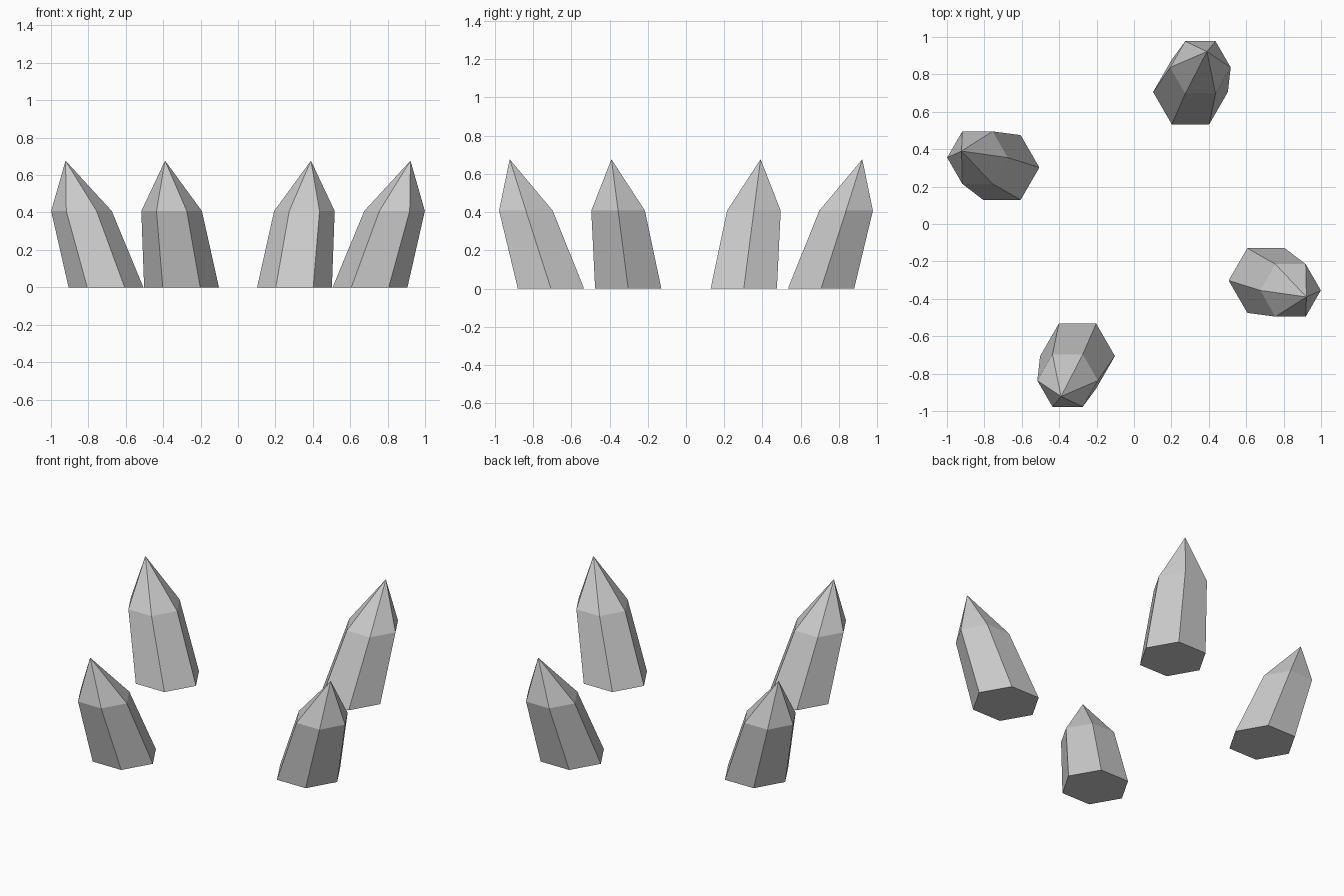
import bpy
import bmesh
from math import cos, sin, pi
from mathutils import Matrix, Vector

cube = bpy.data.objects.get("Cube")
if cube:
    bpy.data.objects.remove(cube, do_unlink=True)

# Plain grey stone
stone = bpy.data.materials.new("grey_stone")
stone.use_nodes = True
grey = (0.6, 0.6, 0.6, 1)
stone.diffuse_color = grey
stone.node_tree.nodes["Principled BSDF"].inputs["Base Color"].default_value = grey

SIDES = 6
BASE = Vector((0.706, -0.302, 0))
SHOULDER = Vector((0.837, -0.355, 0.408))
TIP = Vector((0.922, -0.39, 0.677))


def ring(bm, centre, radius):
    """Level hexagon with its corners along x."""
    return [bm.verts.new(centre + Vector((radius * cos(2 * pi * i / SIDES),
                                          radius * sin(2 * pi * i / SIDES), 0)))
            for i in range(SIDES)]


def crystal(name, turn):
    """Outward-leaning six-sided shard; only its lean turns, not its hexagons."""
    spin = Matrix.Rotation(turn, 3, 'Z')
    bm = bmesh.new()
    low = ring(bm, spin @ BASE, 0.2)
    high = ring(bm, spin @ SHOULDER, 0.162)
    tip = bm.verts.new(spin @ TIP)
    bm.faces.new(reversed(low))
    for i in range(SIDES):
        j = (i + 1) % SIDES
        bm.faces.new((low[i], low[j], high[j], high[i]))
        bm.faces.new((high[i], high[j], tip))
    mesh = bpy.data.meshes.new(name)
    bm.to_mesh(mesh)
    bm.free()
    mesh.materials.append(stone)
    obj = bpy.data.objects.new(name, mesh)
    bpy.context.collection.objects.link(obj)


# Four shards around the centre
for k, side in enumerate(("left", "back", "right", "front")):
    crystal(side + "_crystal", k * pi / 2)
